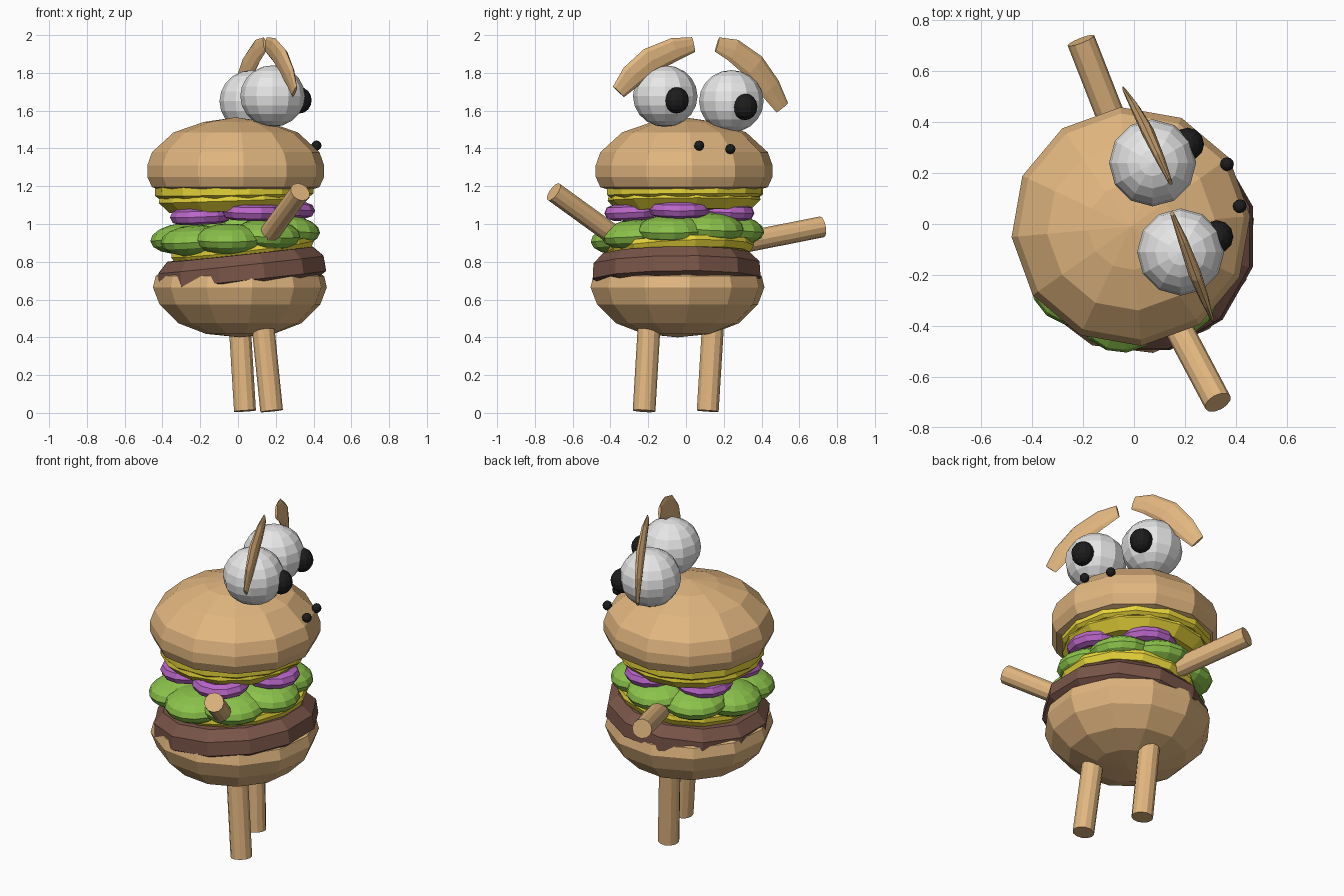
import bpy
import bmesh
import math
from mathutils import Vector, Matrix

cube = bpy.data.objects.get("Cube")
if cube:
    bpy.data.objects.remove(cube, do_unlink=True)


def material(name, rgb):
    mat = bpy.data.materials.new(name)
    mat.use_nodes = True
    colour = (*rgb, 1.0)
    mat.diffuse_color = colour
    mat.node_tree.nodes["Principled BSDF"].inputs["Base Color"].default_value = colour
    return mat


TAN = material("toasted tan", (0.76, 0.47, 0.215))
BROWN = material("meat brown", (0.19, 0.09, 0.065))
YELLOW = material("cheese yellow", (0.86, 0.71, 0.045))
PURPLE = material("onion purple", (0.49, 0.135, 0.58))
GREEN = material("leaf green", (0.26, 0.54, 0.07))
WHITE = material("eye white", (0.88, 0.88, 0.88))
BLACK = material("pupil black", (0.012, 0.012, 0.012))


def finish(name, bm, mat):
    bmesh.ops.recalc_face_normals(bm, faces=bm.faces)
    mesh = bpy.data.meshes.new(name)
    bm.to_mesh(mesh)
    bm.free()
    mesh.materials.append(mat)
    obj = bpy.data.objects.new(name, mesh)
    bpy.context.collection.objects.link(obj)
    return obj


def skin(bm, rings):
    """Join rings of points into a closed tube; one-point rings become tips."""
    rings = [[bm.verts.new(p) for p in ring] for ring in rings]
    for a, b in zip(rings, rings[1:]):
        n = max(len(a), len(b))
        for i in range(n):
            j = (i + 1) % n
            quad = [a[i % len(a)], a[j % len(a)], b[j % len(b)], b[i % len(b)]]
            bm.faces.new(list(dict.fromkeys(quad)))
    for ring in (rings[0], rings[-1]):
        if len(ring) > 2:
            bm.faces.new(ring)


def lathe(name, profile, center, mat, tilt_x=0, tilt_y=0, spin=0, sides=12):
    """Turn a (radius, height) profile around z."""
    rings = []
    for r, z in profile:
        count = sides if r else 1
        rings.append([(r * math.cos(math.tau * i / sides),
                       r * math.sin(math.tau * i / sides), z) for i in range(count)])
    bm = bmesh.new()
    skin(bm, rings)
    obj = finish(name, bm, mat)
    obj.location = center
    obj.rotation_euler = (math.radians(tilt_x), math.radians(tilt_y), math.radians(spin))
    return obj


def ball(name, center, scale, mat, segments=12, rings=8, rotation=(0, 0, 0)):
    bm = bmesh.new()
    bmesh.ops.create_uvsphere(bm, u_segments=segments, v_segments=rings, radius=1)
    bmesh.ops.scale(bm, vec=scale, verts=bm.verts)
    obj = finish(name, bm, mat)
    obj.location = center
    obj.rotation_euler = rotation
    return obj


def rod(name, start, end, radius):
    start, end = Vector(start), Vector(end)
    axis = end - start
    turn = axis.to_track_quat('Z', 'Y').to_matrix().to_4x4()
    bm = bmesh.new()
    bmesh.ops.create_cone(bm, cap_ends=True, segments=12, radius1=radius, radius2=radius,
                          depth=axis.length,
                          matrix=Matrix.Translation((start + end) / 2) @ turn)
    return finish(name, bm, TAN)


# Buns
lathe("bottom_bun", [(0, .40), (.18, .418), (.33, .475), (.43, .575), (.465, .665),
                     (.45, .725), (.40, .755), (0, .77)], (.01, -.045, 0), TAN, spin=8)
lathe("top_bun", [(0, 1.17), (.36, 1.17), (.445, 1.195), (.47, 1.25), (.47, 1.31),
                  (.445, 1.38), (.33, 1.485), (.17, 1.54), (0, 1.565)],
      (-.012, -.01, 0), TAN, spin=5)

# Patty and cheese slices
lathe("patty", [(0, -.09), (.42, -.085), (.46, -.06), (.455, .02), (.40, .075), (0, .085)],
      (.018, -.05, .765), BROWN, tilt_x=-1, tilt_y=-6, spin=15)
lathe("lower_cheese", [(0, -.04), (.37, -.035), (.39, 0), (.385, .025), (0, .03)],
      (.025, -.03, .87), YELLOW, tilt_x=1, tilt_y=-7, spin=12, sides=14)
lathe("middle_cheese", [(0, -.05), (.35, -.045), (.405, .01), (.40, .035), (0, .04)],
      (-.02, -.01, 1.115), YELLOW, tilt_y=-2, spin=10, sides=14)
lathe("upper_cheese", [(0, -.035), (.40, -.035), (.42, -.02), (.42, .03), (0, .035)],
      (-.02, -.005, 1.175), YELLOW, tilt_y=-1, spin=24, sides=14)

# Ring of lettuce leaves, rising towards the face
for i in range(8):
    angle = math.radians(-97 + 45 * i)
    x, y = .275 * math.cos(angle) - .015, .285 * math.sin(angle) - .045
    ball(f"lettuce_leaf_{i + 1}", (x, y, .95 + .09 * x + .08 * y), (.178, .18, .082), GREEN,
         segments=14, rings=8, rotation=(0, math.radians(5), angle))

# Ring of onion slices
for i in range(5):
    angle = math.radians(72 * i)
    rings = []
    for k in range(13):
        a = math.tau * k / 12
        rings.append([((.115 + .048 * math.cos(b)) * math.cos(a),
                       (.115 + .048 * math.cos(b)) * math.sin(a), .042 * math.sin(b))
                      for b in (math.tau * j / 8 for j in range(8))])
    bm = bmesh.new()
    skin(bm, rings)
    caps = [f for f in bm.faces if len(f.verts) == 8]
    bmesh.ops.delete(bm, geom=caps, context='FACES_ONLY')
    bmesh.ops.remove_doubles(bm, verts=bm.verts, dist=.0005)
    ring = finish(f"onion_ring_{i + 1}", bm, PURPLE)
    ring.location = (.245 * math.cos(angle), .25 * math.sin(angle) - .035,
                     1.058 + .02 * math.cos(angle))
    ring.rotation_euler = (0, math.radians(3), angle)

# Arms and legs
rod("right_arm", (.08, -.23, .83), (.329, -.70, 1.17), .055)
rod("left_arm", (-.02, .24, .89), (-.208, .72, .985), .056)
rod("right_leg", (.128, -.193, .50), (.178, -.222, .01), .06)
rod("left_leg", (.007, .145, .50), (.037, .115, .01), .06)

# Eyes, pupils and nostrils
ball("right_eye", (.183, -.11, 1.677), (.171, .171, .163), WHITE, rings=10)
ball("left_eye", (.073, .24, 1.65), (.171, .171, .165), WHITE, rings=10)
ball("right_pupil", (.325, -.05, 1.655), (.065, .065, .07), BLACK)
ball("left_pupil", (.21, .313, 1.62), (.065, .065, .07), BLACK)
ball("right_nostril", (.415, .07, 1.415), (.027,) * 3, BLACK, rings=6)
ball("left_nostril", (.365, .235, 1.397), (.027,) * 3, BLACK, rings=6)


def brow(name, path):
    """Thin curved strip, thickest in the middle, lying in an upright plane."""
    path = [Vector(p) for p in path]
    span = path[-1] - path[0]
    normal = Vector((span.y, -span.x, 0)).normalized()
    half_widths = (.04, .062, .07, .064, .042)
    half_depths = (.008, .018, .025, .018, .008)
    rings = []
    for i, p in enumerate(path):
        along = path[min(i + 1, 4)] - path[max(i - 1, 0)]
        across = along.cross(normal).normalized()
        rings.append([p + across * half_widths[i] * math.cos(a)
                      + normal * half_depths[i] * math.sin(a)
                      for a in (math.tau * k / 8 for k in range(8))])
    bm = bmesh.new()
    skin(bm, rings)
    finish(name, bm, TAN)


brow("right_brow", [(.15, .04, 1.95), (.19, -.06, 1.925), (.237, -.19, 1.865),
                    (.275, -.29, 1.78), (.30, -.357, 1.70)])
brow("left_brow", [(.142, .165, 1.95), (.105, .25, 1.92), (.055, .36, 1.835),
                   (.01, .445, 1.72), (-.03, .51, 1.615)])
